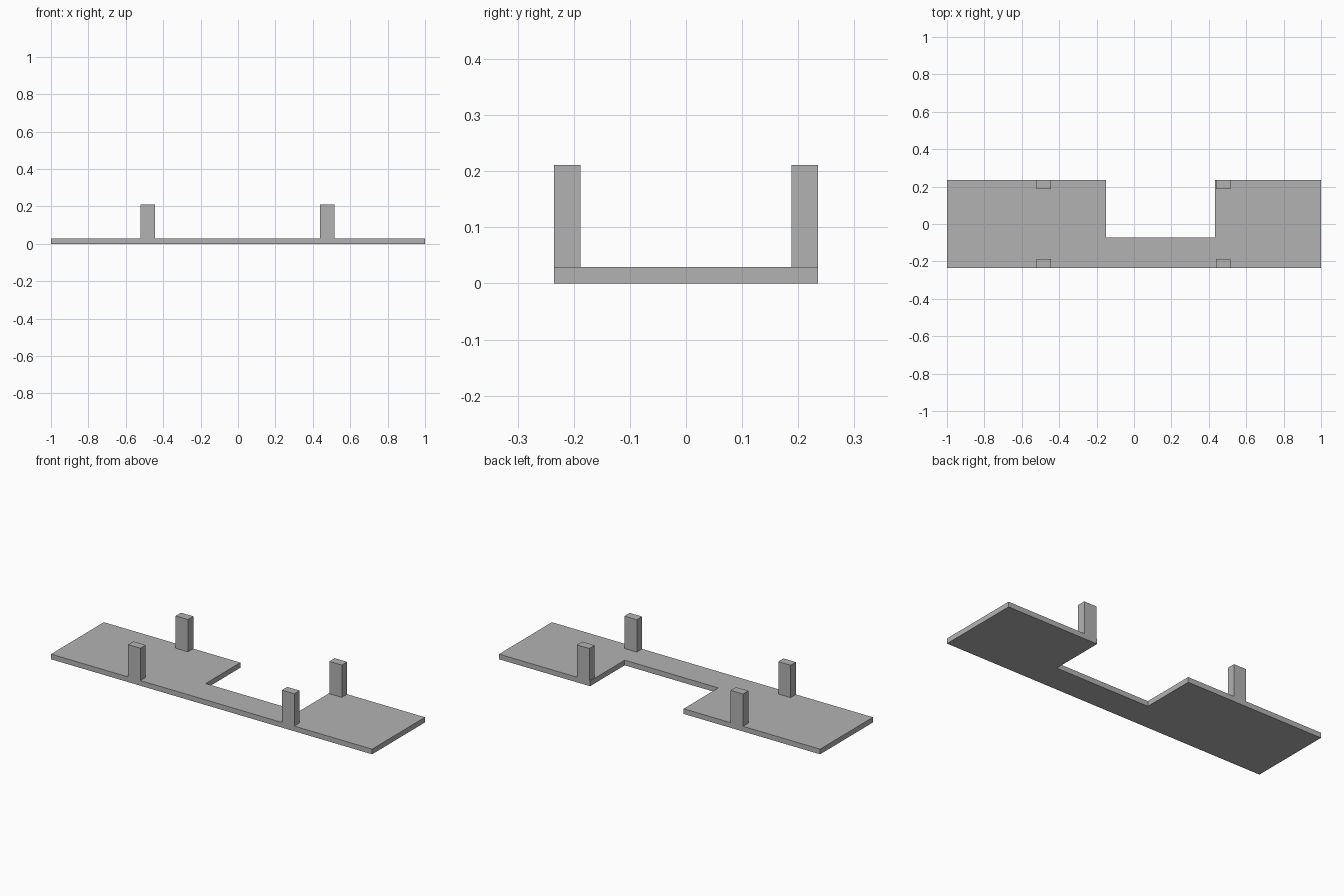
import bpy
import bmesh

if "Cube" in bpy.data.objects:
    bpy.data.objects.remove(bpy.data.objects["Cube"])

W, D = 1.0, 0.235          # half width and half depth of the slab
T, H = 0.029, 0.211        # slab thickness, post top

grey = bpy.data.materials.new("grey")
grey.diffuse_color = (0.45, 0.45, 0.45, 1)
grey.use_nodes = True
grey.node_tree.nodes["Principled BSDF"].inputs["Base Color"].default_value = grey.diffuse_color


def prism(name, outline, z0, z1):
    """Extrude a flat outline from z0 up to z1."""
    bm = bmesh.new()
    face = bm.faces.new([bm.verts.new((x, y, z0)) for x, y in outline])
    top = bmesh.ops.extrude_face_region(bm, geom=[face])["geom"]
    verts = [v for v in top if isinstance(v, bmesh.types.BMVert)]
    bmesh.ops.translate(bm, verts=verts, vec=(0, 0, z1 - z0))
    bmesh.ops.recalc_face_normals(bm, faces=bm.faces)
    mesh = bpy.data.meshes.new(name)
    bm.to_mesh(mesh)
    bm.free()
    mesh.materials.append(grey)
    obj = bpy.data.objects.new(name, mesh)
    bpy.context.collection.objects.link(obj)
    return obj


# Slab with a rectangular notch in the back edge
prism("slab", [(-W, -D), (W, -D), (W, D), (0.433, D),
               (0.433, -0.073), (-0.15, -0.073), (-0.15, D), (-W, D)], 0, T)

# Four posts flush with the front and back edges
for side, x0 in (("left", -0.52), ("right", 0.438)):
    for end, y0 in (("front", -D), ("back", D - 0.047)):
        x1, y1 = x0 + 0.077, y0 + 0.047
        prism(f"{side}_{end}_post",
              [(x0, y0), (x1, y0), (x1, y1), (x0, y1)], T, H)
